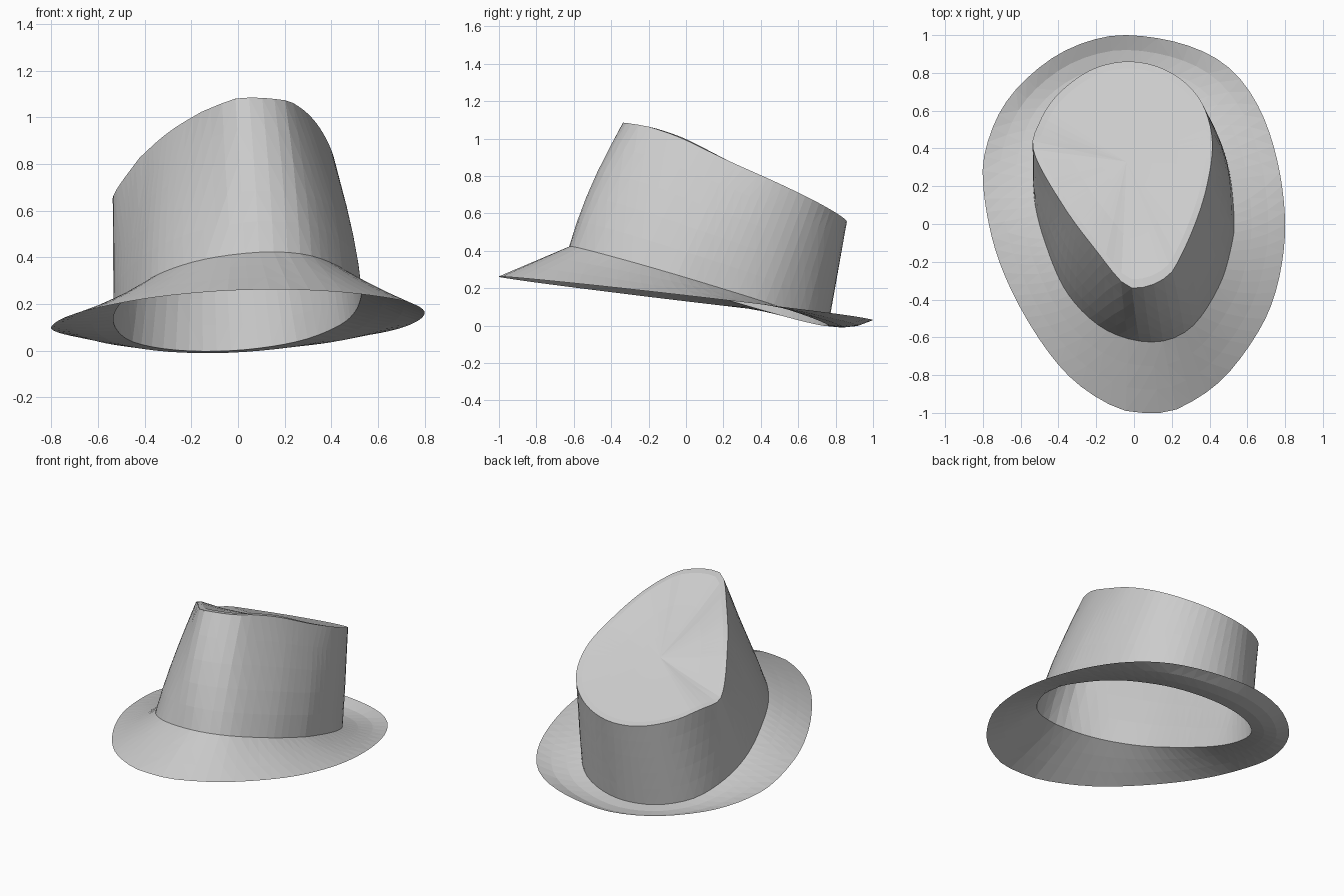
import bpy, bmesh, math

if "Cube" in bpy.data.objects:
    bpy.data.objects.remove(bpy.data.objects["Cube"])

N = 72  # points around every ring

BRIM = [(-.03, 1), (.27, .95), (.5, .83), (.66, .62), (.76, .33), (.8, 0), (.765, -.3),
        (.67, -.55), (.47, -.82), (.24, -.975), (.09, -1), (-.1, -.97), (-.35, -.8),
        (-.57, -.5), (-.73, -.15), (-.8, .22), (-.77, .45), (-.66, .67), (-.46, .86), (-.25, .965)]
BASE = [(0, .76), (.25, .68), (.42, .5), (.5, .3), (.53, .03), (.515, -.12), (.45, -.33),
        (.3, -.55), (.1, -.625), (-.15, -.56), (-.35, -.37), (-.47, -.1), (-.53, .15),
        (-.52, .38), (-.44, .58), (-.25, .72)]
RIM = [(-.05, .86), (.12, .835), (.27, .75), (.37, .62), (.415, .43), (.385, .2), (.315, -.02),
       (.21, -.24), (.14, -.3), (.05, -.335), (-.05, -.32), (-.2, -.14), (-.37, .09),
       (-.53, .38), (-.5, .54), (-.4, .69), (-.23, .815)]


def catmull(a, b, c, d, t):
    return .5 * (2 * b + (c - a) * t + (2 * a - 5 * b + 4 * c - d) * t * t
                 + (3 * b - a - 3 * c + d) * t ** 3)


def ring(outline, centre, height):
    """Smooth a closed outline and resample it at even angles about centre."""
    n, polar = len(outline), []
    for i in range(n):
        p = [outline[(i + k) % n] for k in (-1, 0, 1, 2)]
        for s in range(12):
            x, y = (catmull(*[q[k] for q in p], s / 12) - centre[k] for k in (0, 1))
            polar.append((math.atan2(y, x), math.hypot(x, y)))
    polar.sort()
    polar = [(polar[-1][0] - math.tau, polar[-1][1])] + polar + [(polar[0][0] + math.tau, polar[0][1])]
    out = []
    for j in range(N):
        a = -math.pi + math.tau * (j + .5) / N
        for (a0, r0), (a1, r1) in zip(polar, polar[1:]):
            if a0 <= a <= a1:
                r = r0 + (r1 - r0) * (a - a0) / max(a1 - a0, 1e-9)
                break
        x, y = centre[0] + r * math.cos(a), centre[1] + r * math.sin(a)
        out.append((x, y, height(x, y)))
    return out


def mix(a, b, t, shift=lambda x, y: 0, swell=0):
    """Blend two rings, with an optional height shift and outward swell."""
    out = []
    for p, q in zip(a, b):
        x, y, z = (u + (v - u) * t for u, v in zip(p, q))
        r = math.hypot(x, y - .2)
        s = swell * max(0, min(1, .5 - y + x * .5)) / r
        out.append((x + x * s, y + (y - .2) * s, z + shift(x, y)))
    return out


def loft(name, rings, tip=None):
    bm = bmesh.new()
    vs = [[bm.verts.new(p) for p in r] for r in rings]
    for a, b in zip(vs, vs[1:]):
        for j in range(N):
            k = (j + 1) % N
            bm.faces.new((a[j], a[k], b[k], b[j]))
    if tip:
        t = bm.verts.new(tip)
        for j in range(N):
            bm.faces.new((vs[-1][j], vs[-1][(j + 1) % N], t))
    bmesh.ops.triangulate(bm, faces=bm.faces[:])
    me = bpy.data.meshes.new(name)
    bm.to_mesh(me)
    bm.free()
    ob = bpy.data.objects.new(name, me)
    bpy.context.collection.objects.link(ob)
    return ob


def rim_height(x, y):
    z = .94 - .445 * y + .1 * x
    z += .02 * math.exp(-((y + .05) / .2) ** 2) - .012 * max(0, min(1, (-.2 - y) * 10))
    return z - .4 * max(0, -.42 - x) * max(0, min(1, (.6 - y) * 5))


outer = ring(BRIM, (0, .03), lambda x, y: .145 - .115 * y + .02 * x)
base = ring(BASE, (0, .07), lambda x, y: .23 - .3 * y + .05 * x)
rim = ring(RIM, (-.04, .33), rim_height)

# Brim: slopes down at the front, turns up a little at the back
dip = lambda x, y: -.022 * max(0, y)
loft("brim", [outer, mix(outer, base, .33, dip), mix(outer, base, .66, dip), base])

# Crown wall: tapered, gently bulging towards the front
loft("crown_wall", [base] + [mix(base, rim, t, swell=.1 * t * (1 - t))
                             for t in (.2, .4, .6, .8)] + [rim])

# Crown top: slanted, nearly flat, with a narrow raised lip at the front and sides
tip = (-.04, .33, .778)
hub = [tip] * N
lip = lambda x, y: .015 * max(0, min(1, 1 - 2 * y)) - .004
flat = lambda x, y: -.005
loft("crown_top", [rim, mix(rim, hub, .07, lip), mix(rim, hub, .4, flat),
                   mix(rim, hub, .7, flat)], tip)
